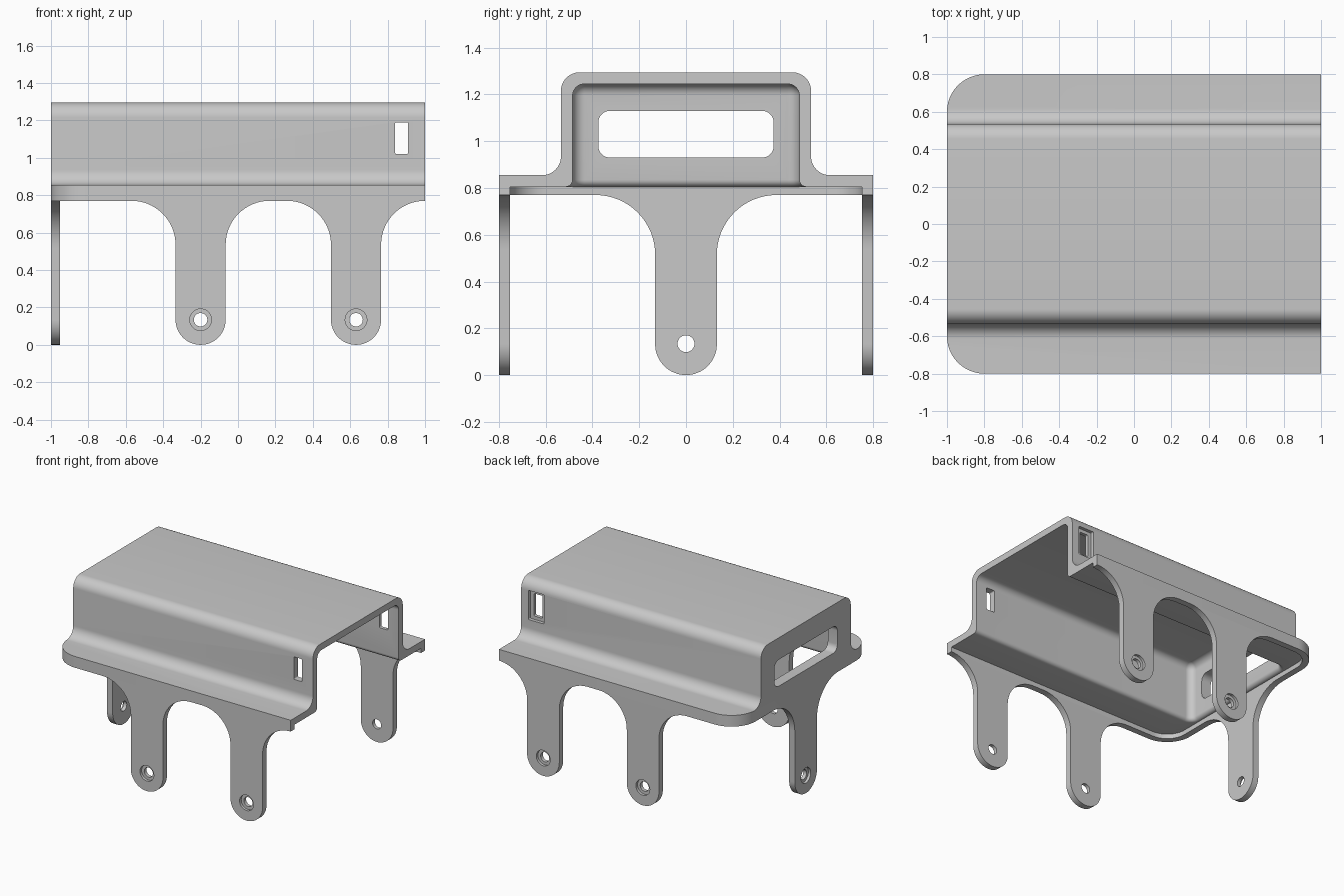
import bpy, bmesh
from math import sin, cos, radians

cube = bpy.data.objects.get("Cube")
if cube:
    bpy.data.objects.remove(cube)

grey = bpy.data.materials.new("light_grey")
grey.use_nodes = True
grey.diffuse_color = (0.58, 0.58, 0.58, 1)
grey.node_tree.nodes["Principled BSDF"].inputs["Base Color"].default_value = grey.diffuse_color

WALL = 0.047          # thickness of lip and legs
LIP_Z = 0.77          # underside of the lip
HOLE_Z = 0.134


def arc(cx, cy, r, a0, a1, n=12):
    angles = [radians(a0 + (a1 - a0) * i / n) for i in range(n + 1)]
    return [(cx + r * cos(a), cy + r * sin(a)) for a in angles]


def circle(cx, cy, r):
    return arc(cx, cy, r, 0, 360, 40)[:-1]


def rounded_rect(x0, x1, y0, y1, r):
    return (arc(x1 - r, y1 - r, r, 0, 90, 8) + arc(x0 + r, y1 - r, r, 90, 180, 8)
            + arc(x0 + r, y0 + r, r, 180, 270, 8) + arc(x1 - r, y0 + r, r, 270, 360, 8))


def loft(name, rings):
    """Solid skinned through closed rings of equal length."""
    bm = bmesh.new()
    loops = [[bm.verts.new(p) for p in ring] for ring in rings]
    for a, b in zip(loops, loops[1:]):
        for i in range(len(a)):
            j = (i + 1) % len(a)
            bm.faces.new((a[i], a[j], b[j], b[i]))
    bm.faces.new(loops[0][::-1])
    bm.faces.new(loops[-1])
    bmesh.ops.recalc_face_normals(bm, faces=bm.faces)
    mesh = bpy.data.meshes.new(name)
    bm.to_mesh(mesh)
    bm.free()
    mesh.materials.append(grey)
    obj = bpy.data.objects.new(name, mesh)
    bpy.context.collection.objects.link(obj)
    return obj


def prism(name, profile, axis, start, end):
    """Extrude a profile in (y, z) along x, or in (x, z) along y."""
    def place(p, d):
        return (d, p[0], p[1]) if axis == "x" else (p[0], d, p[1])
    return loft(name, [[place(p, d) for p in profile] for d in (start, end)])


def activate(obj):
    bpy.ops.object.select_all(action="DESELECT")
    obj.select_set(True)
    bpy.context.view_layer.objects.active = obj


def boolean(obj, cutter, operation="DIFFERENCE"):
    mod = obj.modifiers.new("cut", "BOOLEAN")
    mod.operation, mod.solver, mod.object = operation, "EXACT", cutter
    activate(obj)
    bpy.ops.object.modifier_apply(modifier=mod.name)
    bpy.data.objects.remove(cutter)


def smooth(obj):
    activate(obj)
    bpy.ops.object.shade_smooth_by_angle(angle=radians(30))


# Cover: hat-shaped section trimmed to a plan with two rounded corners
half = ([(0.9, LIP_Z), (0.9, 0.855)] + arc(0.615, 0.935, 0.08, 270, 180)
        + arc(0.455, 1.215, 0.08, 0, 90))
hat = half + [(-y, z) for y, z in reversed(half)]
cover = prism("cover", hat, "x", -1.2, 1)


def plan(z, half_width, x0, r):
    """Plan outline with rounded corners at the closed end, open past x = 1."""
    edge = arc(x0 + r, half_width - r, r, 90, 180)
    return ([(1.2, half_width, z)] + [(x, y, z) for x, y in edge]
            + [(x, -y, z) for x, y in reversed(edge)] + [(1.2, -half_width, z)])


boolean(cover, loft("trim", [plan(z, 0.8, -1, 0.2) for z in (0.5, 1.5)]), "INTERSECT")


# Hollow: recess inside the lip, rounded mouth, straight walls, rounded ceiling
def cavity(z, offset):
    return plan(z, 0.485 + offset, -0.92 - offset, 0.052 + offset)


rings = [plan(z, 0.8 - WALL, -1 + WALL, 0.2 - WALL) for z in (0.6, 0.805)]
rings += [cavity(z, off) for off, z in arc(0.03, 0.835, 0.03, 270, 180, 6)]
rings += [cavity(z, off) for off, z in arc(-0.05, 1.195, 0.05, 0, 90, 8)]
boolean(cover, loft("hollow", rings))

# Openings: end window, side slots, recessed frame on the back slot
boolean(cover, prism("window", rounded_rect(-0.375, 0.375, 0.93, 1.13, 0.05), "x", -1.1, -0.8))
slot = rounded_rect(0.84, 0.91, 1.02, 1.19, 0.008)
for start, end in ((-0.6, -0.4), (0.4, 0.6)):
    boolean(cover, prism("slot", slot, "y", start, end))
frame = rounded_rect(0.81, 0.94, 0.995, 1.215, 0.008)
boolean(cover, prism("slot_frame", frame, "y", 0.51, 0.6))
smooth(cover)


# Legs: rounded foot, flared shoulders, bolt hole with an outer counterbore
def leg(name, axis, centre, width, flare, side):
    right = (arc(0, width, width, -90, 0, 16)
             + arc(width + flare, LIP_Z - flare, flare, 180, 90, 16))
    left = [(-u, z) for u, z in reversed(right[1:])]
    outline = [(centre + u, z) for u, z in right + left]
    outer = side * (0.8 if axis == "y" else 1)
    obj = prism(name, outline, axis, outer, outer - side * WALL)
    boolean(obj, prism("bore", circle(centre, HOLE_Z, 0.036), axis, outer - 0.2, outer + 0.2))
    boolean(obj, prism("counterbore", circle(centre, HOLE_Z, 0.058), axis,
                       outer + side * 0.1, outer - side * 0.02))
    smooth(obj)


for side, label in ((-1, "front"), (1, "back")):
    leg(label + "_right_leg", "y", -0.2, 0.134, 0.235, side)
    leg(label + "_left_leg", "y", 0.631, 0.134, 0.235, side)
leg("end_leg", "x", 0, 0.132, 0.255, -1)
